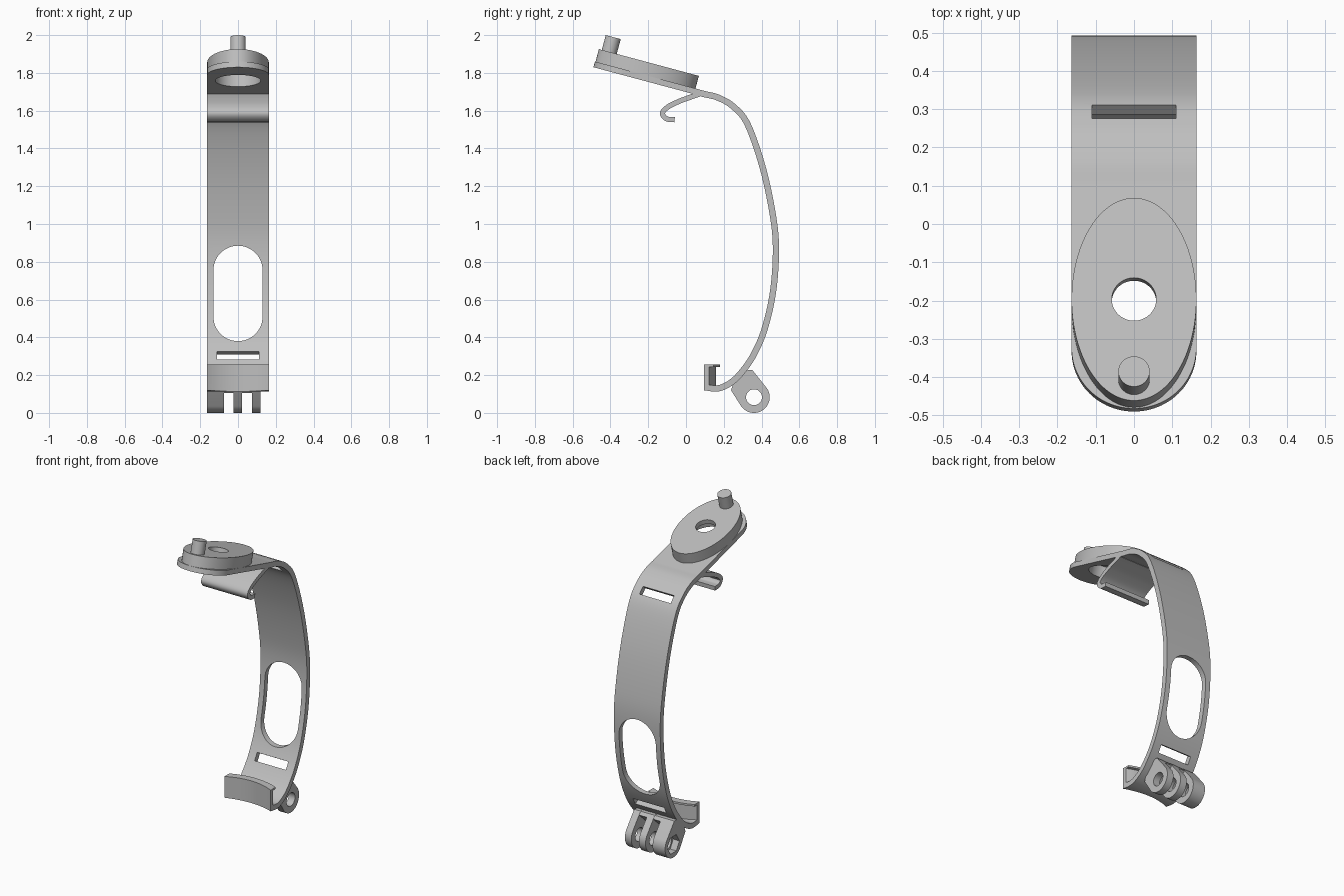
import bpy, bmesh
from math import sin, cos, pi, radians, sqrt
from mathutils import Matrix, Vector

cube = bpy.data.objects.get("Cube")
if cube:
    bpy.data.objects.remove(cube)

grey = bpy.data.materials.new("plain grey")
grey.use_nodes = True
grey.diffuse_color = (0.52, 0.52, 0.52, 1)
grey.node_tree.nodes["Principled BSDF"].inputs["Base Color"].default_value = grey.diffuse_color

HALF = 0.163      # half width of the strap
THICK = 0.033
TILT = radians(15)


def frame(origin, a, b, c):
    m = Matrix((a, b, c)).transposed().to_4x4()
    m.translation = origin
    return m


PLAN = Matrix.Identity(4)
SIDE = frame((0, 0, 0), (0, 1, 0), (0, 0, 1), (1, 0, 0))
FRONT = frame((0, 0, 0), (1, 0, 0), (0, 0, 1), (0, -1, 0))
PLATE = frame((0, -0.49, 1.83), (1, 0, 0), (0, cos(TILT), -sin(TILT)), (0, sin(TILT), cos(TILT)))


def prism(name, outline, space, low, high):
    """Extrude a 2D outline between two depths in the given frame."""
    bm = bmesh.new()
    bottom = [bm.verts.new(space @ Vector((p, q, low))) for p, q in outline]
    top = [bm.verts.new(space @ Vector((p, q, high))) for p, q in outline]
    bm.faces.new(bottom)
    bm.faces.new(top)
    for i in range(len(outline)):
        j = (i + 1) % len(outline)
        bm.faces.new((bottom[i], bottom[j], top[j], top[i]))
    bmesh.ops.recalc_face_normals(bm, faces=bm.faces)
    mesh = bpy.data.meshes.new(name)
    bm.to_mesh(mesh)
    bm.free()
    mesh.materials.append(grey)
    obj = bpy.data.objects.new(name, mesh)
    bpy.context.collection.objects.link(obj)
    return obj


def arc(cx, cy, rx, ry, start=0, end=360, n=64, closed=True):
    count = n if closed else n + 1
    angles = [radians(start + (end - start) * i / n) for i in range(count)]
    return [(cx + rx * cos(t), cy + ry * sin(t)) for t in angles]


def activate(obj):
    bpy.ops.object.select_all(action='DESELECT')
    obj.select_set(True)
    bpy.context.view_layer.objects.active = obj


def cut(obj, *cutters):
    for c in cutters:
        c.hide_render = True
        mod = obj.modifiers.new("cut", 'BOOLEAN')
        mod.operation, mod.solver, mod.object = 'DIFFERENCE', 'EXACT', c
        activate(obj)
        bpy.ops.object.modifier_apply(modifier=mod.name)


def drop(*objs):
    for o in objs:
        bpy.data.objects.remove(o)


def smooth_path(pts, steps=8):
    """Catmull-Rom curve through the points."""
    v = [Vector(p) for p in pts]
    v = [2 * v[0] - v[1]] + v + [2 * v[-1] - v[-2]]
    out = []
    for a, b, c, d in zip(v, v[1:], v[2:], v[3:]):
        for i in range(steps):
            t = i / steps
            out.append(0.5 * (2 * b + (c - a) * t + (2 * a - 5 * b + 4 * c - d) * t * t
                              + (3 * b - a - 3 * c + d) * t ** 3))
    return out + [v[-2]]


def ribbon(path, thick):
    """Closed outline around a path."""
    left, right = [], []
    for i, p in enumerate(path):
        t = (path[min(i + 1, len(path) - 1)] - path[max(i - 1, 0)]).normalized()
        n = Vector((-t.y, t.x)) * thick / 2
        left.append(tuple(p + n))
        right.append(tuple(p - n))
    return left + right[::-1]


def slot(y, z, ty, tz):
    """Cutter for a strap slot, lying along the band tangent."""
    t = Vector((ty, tz)).normalized() * 0.025
    n = Vector((-t.y, t.x)) * 2.4
    c = Vector((y, z))
    return prism("slot_cutter", [c + t + n, c - t + n, c - t - n, c + t - n], SIDE, -0.11, 0.11)


# Curved strap with long window, two slots and a hollowed front edge
strap_points = [(0.055, 1.699), (0.10, 1.687), (0.17, 1.669), (0.25, 1.622), (0.325, 1.53),
                (0.403, 1.31), (0.456, 1.07), (0.476, 0.88), (0.462, 0.65), (0.418, 0.45),
                (0.362, 0.315), (0.30, 0.222), (0.24, 0.162), (0.17, 0.13), (0.09, 0.137)]
strap = prism("strap", ribbon(smooth_path(strap_points), THICK), SIDE, -HALF, HALF)
window = prism("window_cutter", arc(0, 0.755, 0.13, 0.13, 0, 180, 24, False)
               + arc(0, 0.51, 0.13, 0.13, 180, 360, 24, False), FRONT, -0.7, -0.3)
hollow = prism("hollow_cutter", arc(0, -0.217, 0.352, 0.352, n=128), PLAN, 0, 0.5)
cutters = [window, hollow, slot(0.28, 1.592, 0.66, -0.75), slot(0.352, 0.295, 0.5, 0.86)]
cut(strap, *cutters)
drop(*cutters)


# Front lip, bowed backwards, with a thin rim on top
def bowed(inner, outer, n=24):
    xs = [-HALF + 2 * HALF * i / n for i in range(n + 1)]
    curve = lambda r: [(x, -0.217 + sqrt(r * r - x * x)) for x in xs]
    return curve(inner) + curve(outer)[::-1]


prism("front_lip", bowed(0.352, 0.376), PLAN, 0.122, 0.25)
prism("lip_rim", bowed(0.352, 0.397), PLAN, 0.243, 0.255)

# Hook under the top plate
hook_points = [(0.07, 1.687), (0.025, 1.672), (-0.035, 1.65), (-0.095, 1.62),
               (-0.125, 1.587), (-0.103, 1.557), (-0.06, 1.552)]
prism("hook", ribbon(smooth_path(hook_points), 0.027), SIDE, -HALF, HALF)

# Tilted plate with oval disc, through hole and recess below
base = prism("plate_base", arc(0, HALF, HALF, HALF, 180, 360, 48, False)
             + [(HALF, 0.57), (-HALF, 0.57)], PLATE, 0, 0.031)
disc = prism("oval_disc", arc(0, 0.277, HALF, 0.274, n=96), PLATE, 0.03, 0.1)
hole = prism("hole_cutter", arc(0, 0.277, 0.058, 0.058), PLATE, -0.1, 0.2)
recess = prism("recess_cutter", arc(0, 0.277, 0.12, 0.12), PLATE, -0.1, 0.07)
cut(base, recess)
cut(disc, recess, hole)
drop(hole, recess)
prism("peg", arc(0, 0.06, 0.041, 0.041, n=32), PLATE, 0.09, 0.181)

# Hinge prongs with a pin hole and a nut pocket in the wide one
PIN = (0.36, 0.083)
prong_outline = [(0.35, 0.228), (0.315, 0.228), (0.25, 0.155), (0.238, 0.12)] \
    + arc(*PIN, 0.083, 0.083, 215, 395, 32, False)
pin = prism("pin_cutter", arc(*PIN, 0.042, 0.042, n=40), SIDE, -0.3, 0.3)
nut = prism("nut_cutter", arc(*PIN, 0.06, 0.06, n=6), SIDE, -0.3, -0.12)
for name, low, high in (("wide_prong", -HALF, -0.075), ("middle_prong", -0.025, 0.021),
                        ("outer_prong", 0.075, 0.12)):
    prong = prism(name, prong_outline, SIDE, low, high)
    cut(prong, pin)
    if name == "wide_prong":
        cut(prong, nut)
drop(pin, nut)
prism("prong_bridge", [(0.349, 0.227), (0.315, 0.227), (0.25, 0.155), (0.239, 0.121),
                       (0.252, 0.104), (0.364, 0.208)], SIDE, -0.16, 0.119)

# Smooth the curved faces and keep the edges crisp
for obj in bpy.context.collection.objects:
    if obj.type == 'MESH' and obj.data.materials and obj.data.materials[0] == grey:
        activate(obj)
        bpy.ops.object.shade_smooth_by_angle(angle=radians(30))
